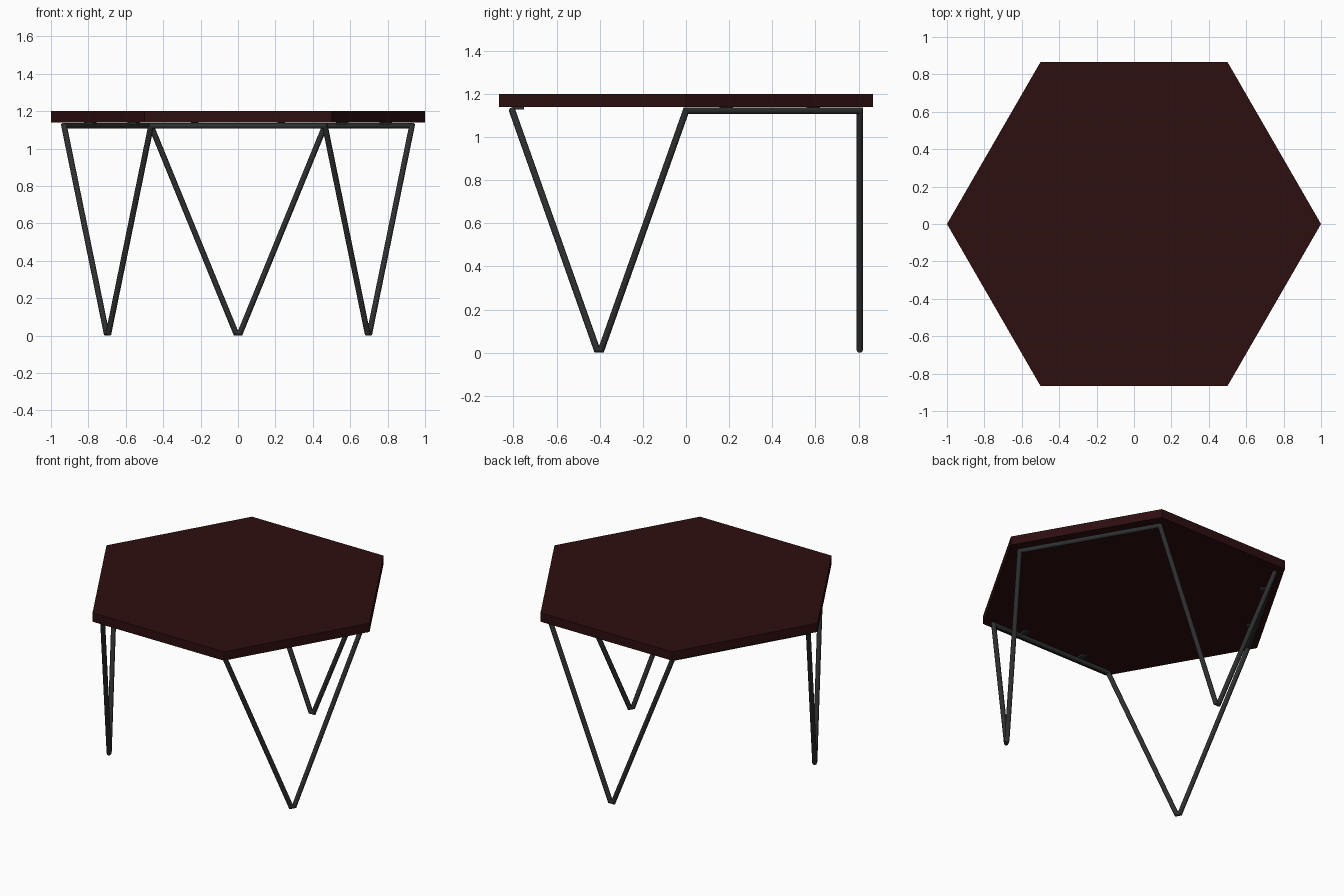
import bpy, bmesh, math
from mathutils import Vector

if "Cube" in bpy.data.objects:
    bpy.data.objects.remove(bpy.data.objects["Cube"])


def material(name, rgb):
    m = bpy.data.materials.new(name)
    m.diffuse_color = (*rgb, 1)
    m.use_nodes = True
    m.node_tree.nodes["Principled BSDF"].inputs["Base Color"].default_value = m.diffuse_color
    return m


def make_object(name, bm, mat):
    bmesh.ops.recalc_face_normals(bm, faces=bm.faces)
    me = bpy.data.meshes.new(name)
    bm.to_mesh(me)
    bm.free()
    me.materials.append(mat)
    ob = bpy.data.objects.new(name, me)
    bpy.context.collection.objects.link(ob)
    return ob


def corner(i, r, z):
    a = math.radians(60 * i)
    return Vector((r * math.cos(a), r * math.sin(a), z))


wood = material("dark red wood", (0.027, 0.0045, 0.005))
steel = material("dark grey steel", (0.027, 0.028, 0.029))

# Hexagonal table top
bm = bmesh.new()
face = bm.faces.new([bm.verts.new(corner(i, 1, 1.14)) for i in range(6)])
ext = bmesh.ops.extrude_face_region(bm, geom=[face])
bmesh.ops.translate(bm, vec=(0, 0, 0.06),
                    verts=[v for v in ext["geom"] if isinstance(v, bmesh.types.BMVert)])
bm.faces.new([v for v in reversed(sorted(
    [v for v in bm.verts if v.co.z < 1.15],
    key=lambda v: math.atan2(v.co.y, v.co.x)))]) if len(bm.faces) < 8 else None
make_object("table_top", bm, wood)

# Closed path of the frame: bars and V legs alternate around the hexagon
R, RAD, SIDES, ZBAR = 0.93, 0.0155, 12, 1.122
path = []
for i in range(6):
    a, b = corner(i, R, ZBAR), corner(i + 1, R, ZBAR)
    path.append(a)
    if i % 2:
        foot = (a + b) / 2
        foot.z = RAD
        along = (b - a).normalized() * 0.012
        path += [foot - along, foot + along]

# Round tube along the path with mitred corners
bm = bmesh.new()
n = len(path)
for k in range(n):
    p0, p, q, q1 = (path[(k + j) % n] for j in (-1, 0, 1, 2))
    d = (q - p).normalized()
    u = d.orthogonal().normalized()
    w = d.cross(u)
    rings = []
    for point, normal in ((p, (p - p0).normalized() + d), (q, d + (q1 - q).normalized())):
        ring = []
        for s in range(SIDES):
            t = 2 * math.pi * s / SIDES
            off = (u * math.cos(t) + w * math.sin(t)) * RAD
            off -= d * (off.dot(normal) / d.dot(normal))
            ring.append(bm.verts.new(point + off))
        rings.append(ring)
    for s in range(SIDES):
        e = (s + 1) % SIDES
        f = bm.faces.new((rings[0][s], rings[0][e], rings[1][e], rings[1][s]))
        f.smooth = True
frame = make_object("leg_frame", bm, steel)
bpy.context.view_layer.objects.active = frame
frame.select_set(True)
bpy.ops.object.shade_smooth_by_angle(angle=math.radians(35))

# Small mounting tabs on the inner side of each bar
bm = bmesh.new()
for i in (0, 2, 4):
    a, b = corner(i, R, 1.134), corner(i + 1, R, 1.134)
    along = (b - a).normalized()
    inward = -((a + b) / 2)
    inward.z = 0
    inward.normalize()
    for t in (0.25, 0.75):
        c = a.lerp(b, t) + inward * 0.028
        cube = bmesh.ops.create_cube(bm, size=1)["verts"]
        for v in cube:
            x, y, z = v.co
            v.co = c + along * x * 0.04 + inward * y * 0.055 + Vector((0, 0, z * 0.011))
make_object("mounting_tabs", bm, steel)
